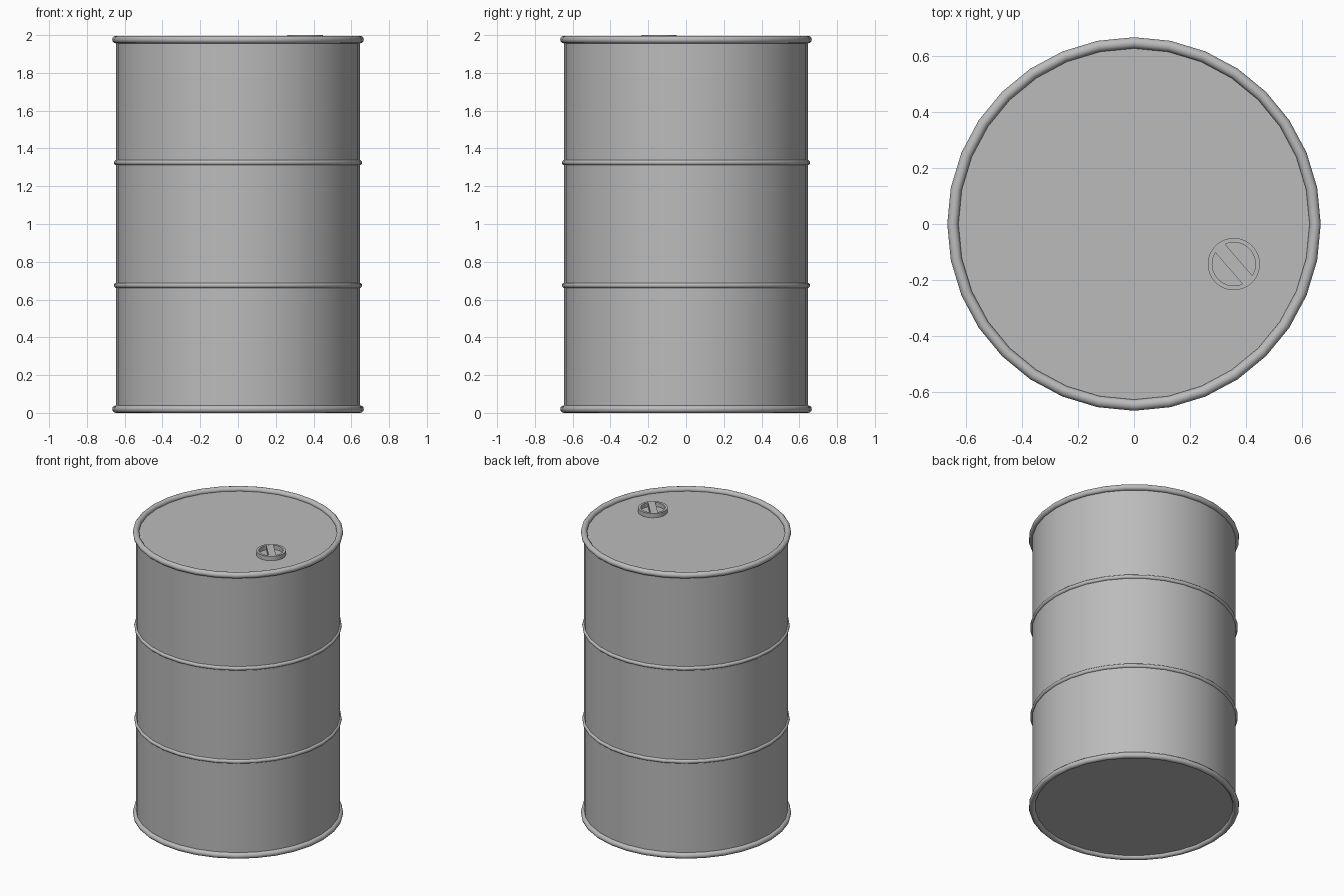
import bpy, bmesh, math

SIDES = 32
cube = bpy.data.objects.get("Cube")
if cube:
    bpy.data.objects.remove(cube)

steel = bpy.data.materials.new("grey_steel")
steel.use_nodes = True
colour = (0.5, 0.5, 0.5, 1)
steel.diffuse_color = colour
steel.node_tree.nodes["Principled BSDF"].inputs["Base Color"].default_value = colour


def finish(name):
    ob = bpy.context.object
    ob.name = name
    ob.data.materials.append(steel)
    bpy.ops.object.shade_smooth_by_angle(angle=math.radians(40))
    return ob


def hoop(name, z, radius, thickness):
    bpy.ops.mesh.primitive_torus_add(
        major_segments=SIDES, minor_segments=12, location=(0, 0, z),
        major_radius=radius, minor_radius=thickness)
    return finish(name)


# Drum wall with lid and base
bpy.ops.mesh.primitive_cylinder_add(vertices=SIDES, radius=0.645, depth=1.95, location=(0, 0, 0.995))
finish("drum_body")

# Rolled rims and stiffening hoops
hoop("bottom_rim", 0.02, 0.646, 0.02)
hoop("top_rim", 1.976, 0.646, 0.02)
hoop("lower_hoop", 0.675, 0.643, 0.014)
hoop("upper_hoop", 1.325, 0.643, 0.014)

# Filler cap: a collar around a diagonal grip bar
CAP, LOW, HIGH = (0.356, -0.143), 1.965, 2.0
INNER, OUTER, HALF_BAR = 0.077, 0.093, 0.023
STEPS = 48


def collar(name):
    bm = bmesh.new()
    profile = [(INNER, LOW), (OUTER, LOW), (OUTER, HIGH), (INNER, HIGH)]
    rows = []
    for i in range(STEPS):
        a = math.tau * i / STEPS
        rows.append([bm.verts.new((r * math.cos(a), r * math.sin(a), z)) for r, z in profile])
    for i, row in enumerate(rows):
        nxt = rows[(i + 1) % STEPS]
        for j in range(4):
            k = (j + 1) % 4
            bm.faces.new((row[j], nxt[j], nxt[k], row[k]))
    bmesh.ops.recalc_face_normals(bm, faces=bm.faces)
    mesh = bpy.data.meshes.new(name)
    bm.to_mesh(mesh)
    bm.free()
    ob = bpy.data.objects.new(name, mesh)
    bpy.context.collection.objects.link(ob)
    ob.location = (*CAP, 0)
    bpy.ops.object.select_all(action="DESELECT")
    ob.select_set(True)
    bpy.context.view_layer.objects.active = ob
    finish(name)


collar("cap_collar")
bpy.ops.mesh.primitive_cube_add(size=1, location=(*CAP, (LOW + HIGH) / 2), rotation=(0, 0, math.radians(-49)))
bar = bpy.context.object
bar.scale = (2 * INNER + 0.006, 2 * HALF_BAR, HIGH - LOW - 0.0005)
finish("cap_grip_bar")
